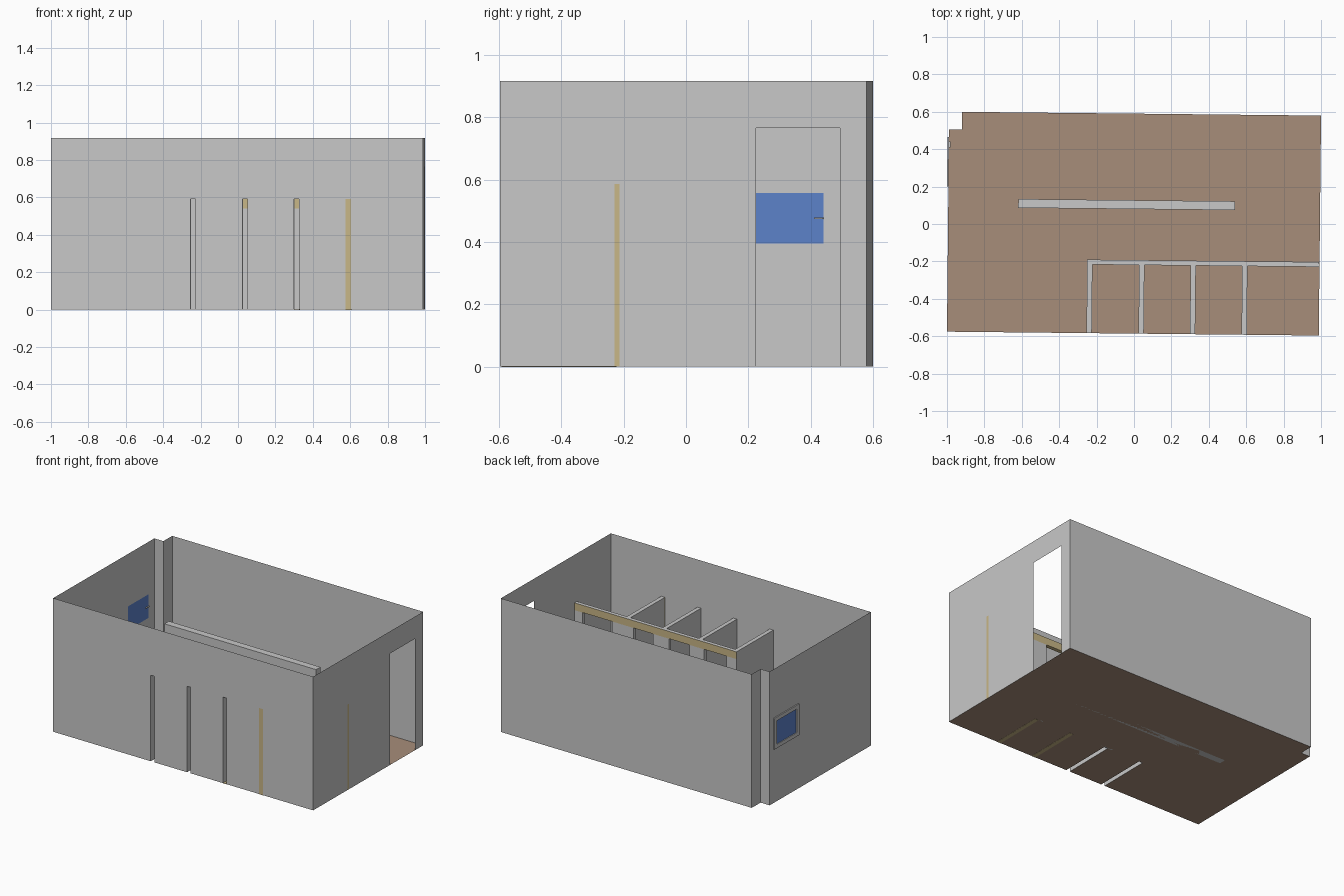
import bpy, math

if "Cube" in bpy.data.objects:
    bpy.data.objects.remove(bpy.data.objects["Cube"])

def mat(name, r, g, b):
    m = bpy.data.materials.new(name)
    m.diffuse_color = (r, g, b, 1)
    m.use_nodes = True
    m.node_tree.nodes["Principled BSDF"].inputs["Base Color"].default_value = m.diffuse_color
    return m

GREY = mat("grey_plaster", 0.58, 0.58, 0.58)
BROWN = mat("brown_floor", 0.39, 0.27, 0.195)
TAN = mat("tan_trim", 0.58, 0.47, 0.24)
BLUE = mat("blue_glass", 0.107, 0.223, 0.59)

TILT = -0.0104          # the whole room is turned very slightly
H = 0.917               # wall height
SH = 0.59               # stall height
XW, YF, YB = 0.994, -0.586, 0.59
PARTS = [-0.234, 0.044, 0.319, 0.595]   # stall partition centres
PT = 0.014              # half thickness of a partition
Y0, Y1 = -0.219, -0.193  # stall front


def mesh(name, verts, faces, mats):
    me = bpy.data.meshes.new(name)
    me.from_pydata(verts, [], faces)
    for m in mats:
        me.materials.append(m)
    ob = bpy.data.objects.new(name, me)
    ob.rotation_euler.z = TILT
    bpy.context.collection.objects.link(ob)
    return ob


def box(name, x0, x1, y0, y1, z0, z1, m=GREY, skip=()):
    v = [(x, y, z) for x in (x0, x1) for y in (y0, y1) for z in (z0, z1)]
    sides = {"left": (0, 1, 3, 2), "right": (4, 6, 7, 5), "front": (0, 4, 5, 1),
             "back": (2, 3, 7, 6), "bottom": (0, 2, 6, 4), "top": (1, 5, 7, 3)}
    return mesh(name, v, [f for k, f in sides.items() if k not in skip], [m])


def wall(name, a, b, holes=()):
    """Thin wall from a to b, with holes (u0, u1, z0, z1) measured along it."""
    L = math.dist(a, b)
    us = sorted({0, L, *[u for h in holes for u in h[:2]]})
    zs = sorted({0, H, *[z for h in holes for z in h[2:]]})
    verts = [(a[0] + (b[0] - a[0]) * u / L, a[1] + (b[1] - a[1]) * u / L, z)
             for u in us for z in zs]
    n, faces = len(zs), []
    for i in range(len(us) - 1):
        for j in range(n - 1):
            cu, cz = (us[i] + us[i + 1]) / 2, (zs[j] + zs[j + 1]) / 2
            if not any(h[0] < cu < h[1] and h[2] < cz < h[3] for h in holes):
                faces.append((i * n + j, (i + 1) * n + j, (i + 1) * n + j + 1, i * n + j + 1))
    return mesh(name, verts, faces, [GREY])


# floor, notched under the two open-bottomed partitions
pts = [(-XW, YF)]
for x in PARTS[:2]:
    pts += [(x - PT, YF), (x - PT, Y0), (x + PT, Y0), (x + PT, YF)]
pts += [(XW, YF), (XW, YB), (-0.925, YB), (-0.925, 0.495), (-XW, 0.495)]
mesh("floor", [(x, y, 0) for x, y in pts], [tuple(range(len(pts)))], [BROWN])

# outer walls with partition slits, doorway and window opening
WY0, WY1, WZ0, WZ1 = 0.215, 0.43, 0.395, 0.557
wall("front_wall", (-XW, YF), (XW, YF),
     [(x - PT + XW, x + PT + XW, 0, SH) for x in PARTS])
wall("right_wall", (XW, YF), (XW, YB),
     [(0.235 - YF, 0.505 - YF, 0, 0.765), (Y0 - YF, Y1 - YF - 0.01, 0, SH - 0.004)])
wall("back_wall", (XW, YB), (-0.925, YB))
wall("corner_return", (-0.925, YB), (-0.925, 0.495))
wall("corner_face", (-0.925, 0.495), (-XW, 0.495))
wall("left_wall", (-XW, 0.495), (-XW, YF), [(0.495 - WY1, 0.495 - WY0, WZ0, WZ1)])

# window: pane, outer frame and small latch
box("window_pane", -XW - 0.003, -XW, WY0, WY1, WZ0, WZ1, BLUE)
B = 0.026
fx = (-XW - 0.008, -XW)
for n, y0, y1, z0, z1 in (("low", WY0 - B, WY1 + B, WZ0 - B, WZ0),
                          ("high", WY0 - B, WY1 + B, WZ1, WZ1 + B),
                          ("near", WY0 - B, WY0, WZ0, WZ1),
                          ("far", WY1, WY1 + B, WZ0, WZ1)):
    box("window_frame_" + n, *fx, y0, y1, z0, z1)
box("window_latch", -XW, -XW + 0.008, 0.40, 0.43, 0.473, 0.478)

# free-standing low wall
box("low_wall", -0.62, 0.54, 0.08, 0.127, 0, SH)

# hollow stall partitions, open at the ends and underneath
for i, x in enumerate(PARTS):
    box(f"partition_{i}", x - PT, x + PT, YF, Y0, 0, SH, skip=("front", "back", "bottom"))
for x in PARTS[2:]:
    box("partition_base", x - PT, x + PT, YF, Y0, -0.001, 0.001, TAN)
x = PARTS[3]
box("partition_end_cap", x - PT, x + PT, YF, YF + 0.002, 0, SH, TAN)

# stall front: posts between the openings, tan lintel with grey top
LZ = 0.54
openings = [(-0.17, 0.0), (0.11, 0.27), (0.39, 0.54), (0.70, 0.93)]
edges = [-0.248] + [e for o in openings for e in o] + [XW - 0.002]
for i in range(0, len(edges), 2):
    box(f"stall_post_{i // 2}", edges[i], edges[i + 1], Y0, Y1, 0, LZ)
lx0 = PARTS[0] + PT
box("stall_corner_top", -0.248, lx0, Y0, Y1, LZ, SH, skip=("back",))
lintel = box("stall_lintel", lx0, XW - 0.002, Y0, Y1, LZ, SH, TAN)
lintel.data.materials.append(GREY)
for p in lintel.data.polygons:      # top face is grey
    p.material_index = int(p.normal.z > 0.5)
box("lintel_corner_trim", -0.248, lx0, Y1 - 0.001, Y1, LZ, SH - 0.001, TAN)
box("stall_front_end_cap", XW - 0.002, XW, Y0, Y1 - 0.01, 0, SH - 0.004, TAN)
